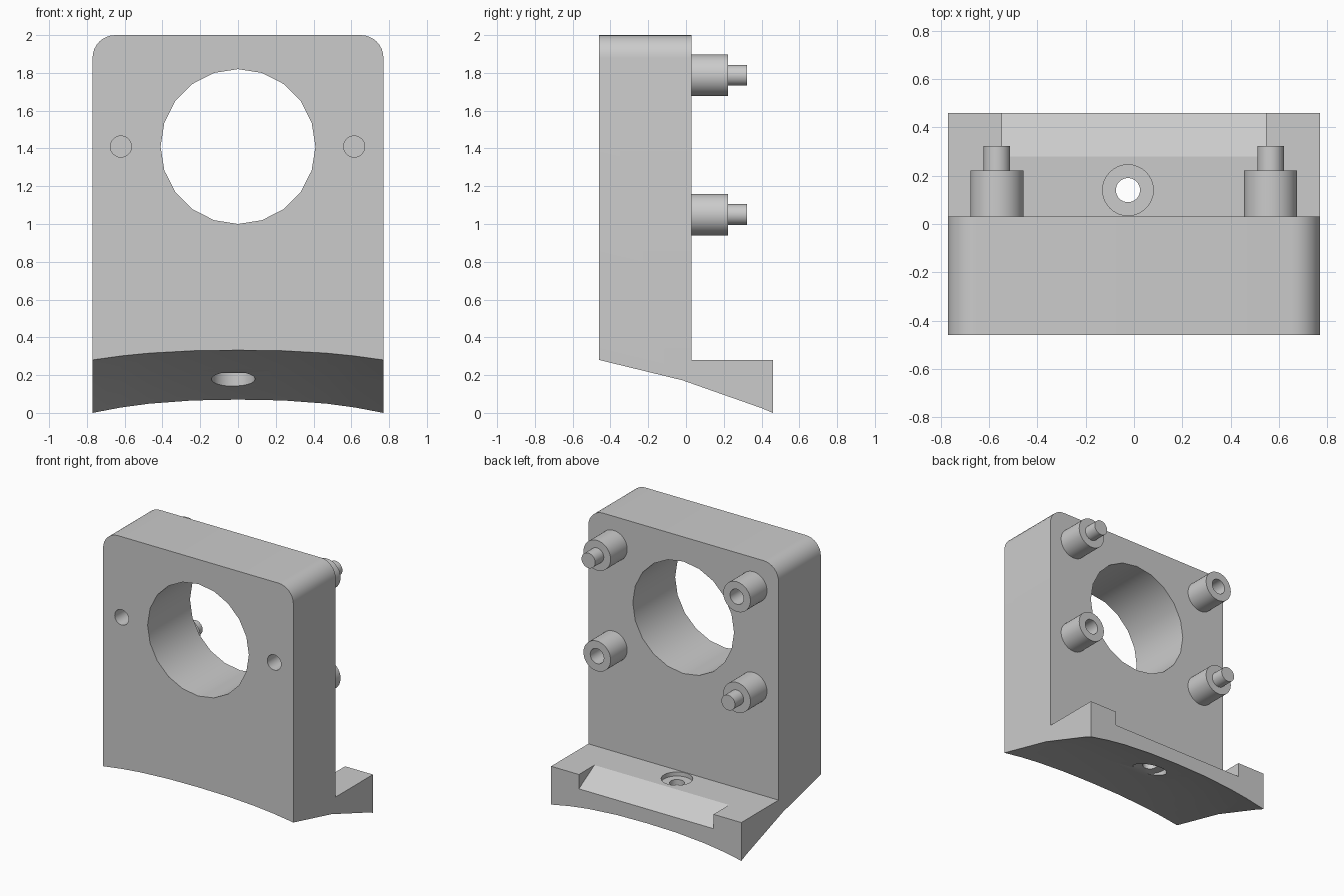
import bpy, bmesh, math
from mathutils import Matrix

if "Cube" in bpy.data.objects:
    bpy.data.objects.remove(bpy.data.objects["Cube"], do_unlink=True)

grey = bpy.data.materials.new("light grey")
grey.use_nodes = True
grey.diffuse_color = (0.6, 0.6, 0.6, 1)
grey.node_tree.nodes["Principled BSDF"].inputs["Base Color"].default_value = (0.6, 0.6, 0.6, 1)

HALF_W, FRONT, BACK, DEEP = 0.77, -0.46, 0.03, -0.3


def finish(name, bm):
    bmesh.ops.recalc_face_normals(bm, faces=bm.faces)
    mesh = bpy.data.meshes.new(name)
    bm.to_mesh(mesh)
    bm.free()
    mesh.materials.append(grey)
    obj = bpy.data.objects.new(name, mesh)
    bpy.context.scene.collection.objects.link(obj)
    return obj


def prism(name, outline, to_3d, start, end):
    """Extrude a 2D outline from start to end along the remaining axis."""
    bm = bmesh.new()
    a, b = [[bm.verts.new(to_3d(p, q, t)) for p, q in outline] for t in (start, end)]
    bm.faces.new(a)
    bm.faces.new(b)
    n = len(outline)
    for i in range(n):
        j = (i + 1) % n
        bm.faces.new((a[i], a[j], b[j], b[i]))
    return finish(name, bm)


def lathe(name, profile, sides, place):
    """Spin (radius, height) points about local z, closing both ends."""
    bm = bmesh.new()
    rings = [[bm.verts.new((r * math.cos(k * math.tau / sides),
                            r * math.sin(k * math.tau / sides), h))
              for k in range(sides)] for r, h in profile]
    for low, high in zip(rings, rings[1:]):
        for k in range(sides):
            m = (k + 1) % sides
            bm.faces.new((low[k], low[m], high[m], high[k]))
    bm.faces.new(rings[0])
    bm.faces.new(rings[-1])
    bm.transform(place)
    return finish(name, bm)


def along_y(x, y, z):
    return Matrix.Translation((x, y, z)) @ Matrix.Rotation(-math.pi / 2, 4, 'X')


def combine(target, other, operation):
    other.hide_render = True
    mod = target.modifiers.new(operation.lower(), 'BOOLEAN')
    mod.operation, mod.solver, mod.object = operation, 'EXACT', other
    bpy.context.view_layer.objects.active = target
    bpy.ops.object.modifier_apply(modifier=mod.name)
    bpy.data.objects.remove(other, do_unlink=True)


def smooth(obj):
    bpy.ops.object.select_all(action='DESELECT')
    obj.select_set(True)
    bpy.context.view_layer.objects.active = obj
    bpy.ops.object.shade_smooth_by_angle(angle=math.radians(30))


# Upright plate with rounded top corners
R = 0.12
arc = [(HALF_W - R + R * math.cos(i * math.pi / 16), 2 - R + R * math.sin(i * math.pi / 16))
       for i in range(9)]
outline = [(HALF_W, DEEP)] + arc + [(-x, z) for x, z in reversed(arc)] + [(-HALF_W, DEEP)]
bracket = prism("bracket_body", outline, lambda x, z, y: (x, y, z), FRONT, BACK)

# Rear ledge
ledge = prism("ledge", [(-0.1, DEEP), (0.46, DEEP), (0.46, 0.28), (-0.1, 0.28)],
              lambda y, z, x: (x, y, z), -HALF_W, HALF_W)
combine(bracket, ledge, 'UNION')

# Sloped, arched underside
slope = [(-0.5, 0.29), (-0.02, 0.173), (0.4, 0.025), (0.52, -0.025)]
stations = [-0.8, -0.77, -0.62, -0.47, -0.24, 0, 0.24, 0.47, 0.62, 0.77, 0.8]


def arch(x, y):
    return (0.061 + 0.02 * y) * (1 - abs(x / HALF_W) ** 2.4)


bm = bmesh.new()
tops = [[bm.verts.new((x, y, z + arch(x, y))) for x in stations] for y, z in slope]
for near, far in zip(tops, tops[1:]):
    for i in range(len(stations) - 1):
        bm.faces.new((near[i], near[i + 1], far[i + 1], far[i]))
rim = bmesh.ops.extrude_edge_only(bm, edges=[e for e in bm.edges if e.is_boundary])["geom"]
for v in rim:
    if isinstance(v, bmesh.types.BMVert):
        v.co.z = -0.6
bmesh.ops.holes_fill(bm, edges=[e for e in bm.edges if e.is_boundary])
combine(bracket, finish("underside_cutter", bm), 'DIFFERENCE')

# Large opening and two blind front holes
combine(bracket, lathe("opening_cutter", [(0.41, 0), (0.41, 1)], 20, along_y(0, -0.7, 1.41)),
        'DIFFERENCE')
for x in (-0.62, 0.615):
    combine(bracket, lathe("front_hole_cutter", [(0.056, 0), (0.056, 0.4)], 32,
                           along_y(x, -0.66, 1.41)), 'DIFFERENCE')

# Sloped notch along the ledge edge
notch = prism("notch_cutter", [(0.28, 0.28), (0.28, 0.4), (0.6, 0.4), (0.6, 0.093), (0.46, 0.175)],
              lambda y, z, x: (x, y, z), -0.545, 0.545)
combine(bracket, notch, 'DIFFERENCE')

# Ledge screw hole, recessed from above and below
for radius, low, high in ((0.05, -0.2, 0.5), (0.105, 0.25, 0.5), (0.115, -0.2, 0.212)):
    combine(bracket, lathe("screw_cutter", [(radius, low), (radius, high)], 32,
                           Matrix.Translation((-0.025, 0.14, 0))), 'DIFFERENCE')
smooth(bracket)

# Rear standoffs: pins on one diagonal, sockets on the other
for side, x in (("left", 0.565), ("right", -0.567)):
    for level, z in (("upper", 1.787), ("lower", 1.05)):
        pin = (side == "left") == (level == "upper")
        tip = 0.3 if pin else 0.07
        profile = [(0.11, 0), (0.11, 0.2), (0.055, 0.2), (0.055, tip)]
        kind = "pin" if pin else "socket"
        smooth(lathe(f"{level}_{side}_{kind}_standoff", profile, 40, along_y(x, 0.022, z)))
